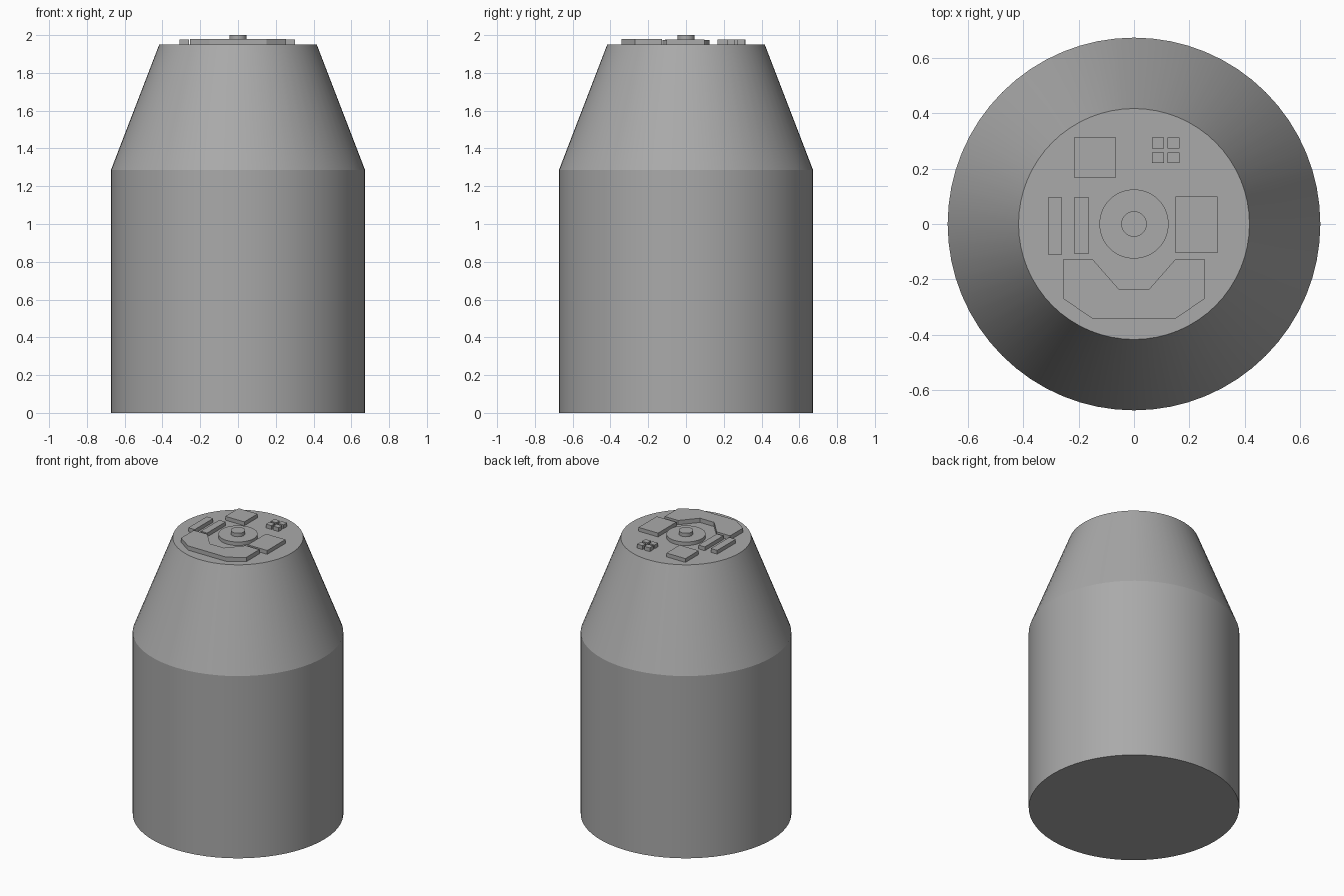
import bpy
import bmesh
from math import radians, cos, sin, tau

cube = bpy.data.objects.get("Cube")
if cube:
    bpy.data.objects.remove(cube, do_unlink=True)

grey = bpy.data.materials.new("plain_grey")
grey.use_nodes = True
colour = (0.4, 0.4, 0.4, 1)
grey.diffuse_color = colour
grey.node_tree.nodes["Principled BSDF"].inputs["Base Color"].default_value = colour

DECK = 1.95       # height of the flat top
SINK = 0.005      # how far fittings are set into it


def finish(name, bm, smooth=False):
    bmesh.ops.recalc_face_normals(bm, faces=bm.faces)
    mesh = bpy.data.meshes.new(name)
    bm.to_mesh(mesh)
    bm.free()
    obj = bpy.data.objects.new(name, mesh)
    bpy.context.collection.objects.link(obj)
    mesh.materials.append(grey)
    if smooth:
        bpy.ops.object.select_all(action='DESELECT')
        obj.select_set(True)
        bpy.context.view_layer.objects.active = obj
        bpy.ops.object.shade_smooth_by_angle(angle=radians(15))
    return obj


def turned(name, profile, sides=64):
    """Capped solid of revolution from (radius, height) pairs."""
    bm = bmesh.new()
    rings = [[bm.verts.new((r * cos(tau * i / sides), r * sin(tau * i / sides), z))
              for i in range(sides)] for r, z in profile]
    for low, high in zip(rings, rings[1:]):
        for i in range(sides):
            j = (i + 1) % sides
            bm.faces.new((low[i], low[j], high[j], high[i]))
    bm.faces.new(rings[0][::-1])
    bm.faces.new(rings[-1])
    return finish(name, bm, smooth=True)


def plate(name, outline, top):
    """Flat fitting extruded from the deck up to the given height."""
    bm = bmesh.new()
    face = bm.faces.new([bm.verts.new((x, y, DECK - SINK)) for x, y in outline])
    raised = bmesh.ops.extrude_face_region(bm, geom=[face])
    verts = [v for v in raised["geom"] if isinstance(v, bmesh.types.BMVert)]
    bmesh.ops.translate(bm, verts=verts, vec=(0, 0, top - DECK + SINK))
    return finish(name, bm)


def block(name, x, y, width, depth, top=1.977):
    w, d = width / 2, depth / 2
    plate(name, [(x - w, y - d), (x + w, y - d), (x + w, y + d), (x - w, y + d)], top)


# Body: straight drum with a tapered shoulder
turned("body", [(0.673, 0), (0.673, 1.285), (0.417, DECK)])

# Central hub and its pin
turned("hub_disc", [(0.125, DECK - SINK), (0.125, 1.975)])
turned("hub_pin", [(0.046, 1.97), (0.046, 2.0)], 32)

# Angular tray wrapping the front of the hub
half = [(0.055, -0.235), (0.15, -0.127), (0.255, -0.127), (0.255, -0.27), (0.15, -0.342)]
plate("front_tray", half + [(-x, y) for x, y in reversed(half)], 1.98)

# Rectangular fittings
block("outer_bar", -0.285, -0.008, 0.05, 0.206)
block("inner_bar", -0.19, -0.005, 0.05, 0.206)
block("side_block", 0.225, -0.003, 0.152, 0.203)
block("back_block", -0.141, 0.24, 0.148, 0.148)

# Cluster of four small studs
for x in (0.086, 0.142):
    for y in (0.239, 0.292):
        block("small_stud", x, y, 0.043, 0.039)
